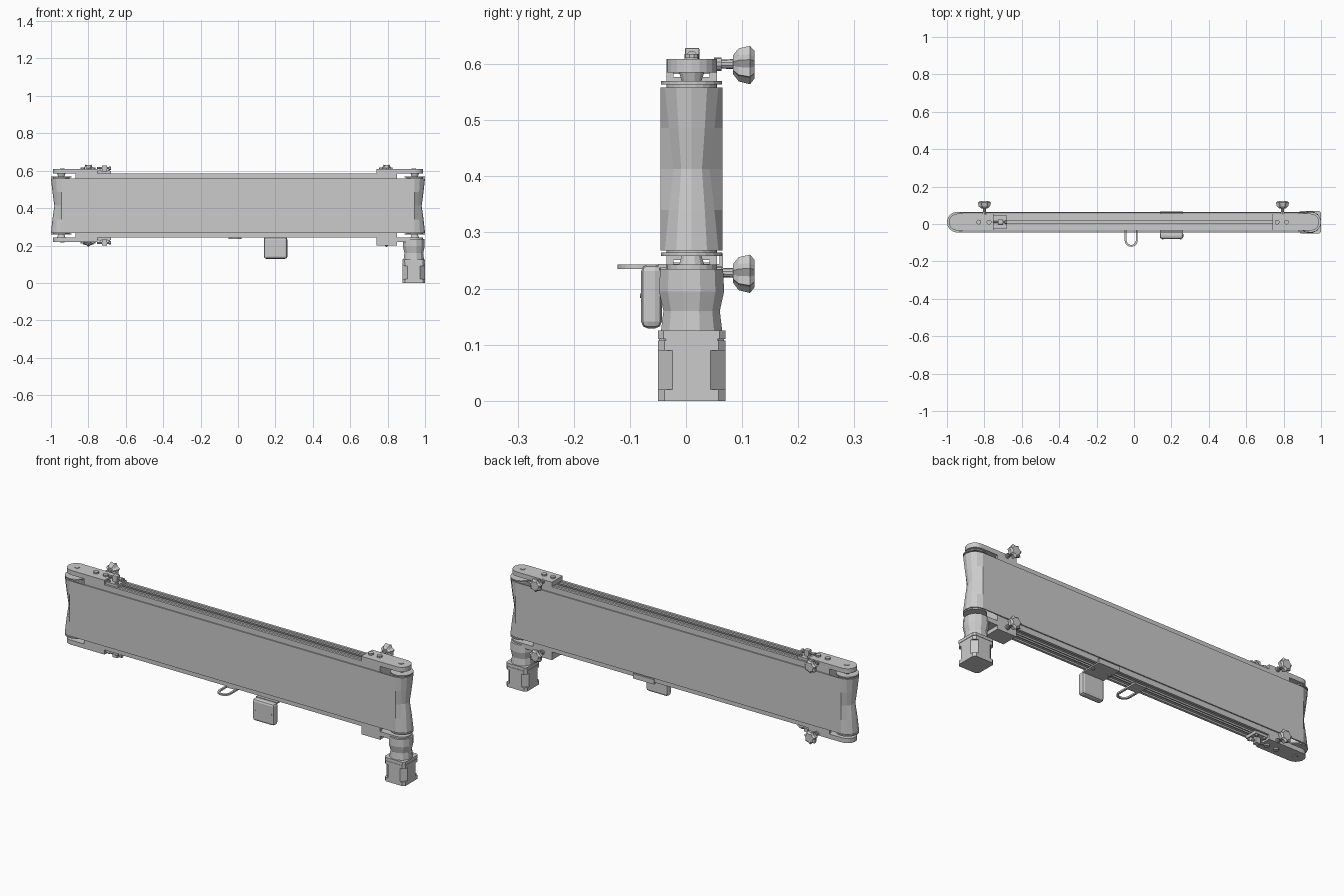
import bpy, bmesh, math
from mathutils import Vector

if "Cube" in bpy.data.objects:
    bpy.data.objects.remove(bpy.data.objects["Cube"])

YC = 0.01          # centre line of the conveyor in y
ZC = 0.414         # mid height used to mirror top parts to the bottom
AX = 0.945         # roller axis distance from centre


def finish(name, bm, bevel=0.0):
    bmesh.ops.recalc_face_normals(bm, faces=bm.faces)
    me = bpy.data.meshes.new(name)
    bm.to_mesh(me)
    bm.free()
    ob = bpy.data.objects.new(name, me)
    bpy.context.collection.objects.link(ob)
    if bevel:
        mod = ob.modifiers.new("bevel", 'BEVEL')
        mod.width, mod.segments, mod.limit_method = bevel, 2, 'ANGLE'
    return ob


def loft(name, rings, bevel=0.0, close=False):
    """Skin a list of point rings, capped at both ends or closed on itself."""
    bm = bmesh.new()
    vs = [[bm.verts.new(p) for p in r] for r in rings]
    n = len(vs[0])
    pairs = list(zip(vs, vs[1:])) + ([(vs[-1], vs[0])] if close else [])
    for a, b in pairs:
        for i in range(n):
            j = (i + 1) % n
            bm.faces.new((a[i], a[j], b[j], b[i]))
    if not close:
        bm.faces.new(vs[0])
        bm.faces.new(vs[-1])
    return finish(name, bm, bevel)


def place(axis, a, b, t):
    return {'x': (t, a, b), 'y': (a, t, b), 'z': (a, b, t)}[axis]


def prism(name, pts, lo, hi, axis='z', bevel=0.0):
    return loft(name, [[place(axis, a, b, t) for a, b in pts] for t in (lo, hi)], bevel)


def box(name, x0, x1, y0, y1, z0, z1, bevel=0.0):
    return prism(name, [(x0, y0), (x1, y0), (x1, y1), (x0, y1)], z0, z1, 'z', bevel)


def turned(name, a, b, steps, axis='z', n=12, lobe=0.0):
    """Stack of (position, radius) rings around an axis; lobe makes a star grip."""
    rings = []
    for t, r in steps:
        ring = []
        for i in range(n):
            k = 2 * math.pi * (i + 0.5) / n
            rr = r * (1 - lobe * (i % 2))
            ring.append(place(axis, a + rr * math.cos(k), b + rr * math.sin(k), t))
        rings.append(ring)
    return loft(name, rings)


def belt_loop(r, pinch, z, n=6):
    pts = []
    for s in (1, -1):
        for i in range(n + 1):
            k = -math.pi / 2 + math.pi * i / n
            rr = r - pinch * (0 < i < n)
            pts.append((s * (AX + rr * math.cos(k)), YC + s * rr * math.sin(k), z))
    return pts


# Belt: thin loop with pinched, faceted turns at the rollers
rows = ((0.268, 0), (0.34, 0.008), (0.413, 0.018), (0.486, 0.008), (0.558, 0))
outer = [belt_loop(0.055, p, z) for z, p in rows]
inner = [belt_loop(0.049, p, z) for z, p in reversed(rows)]
loft("belt", outer + inner, close=True)

# Bed: extruded aluminium section with slots along both edges
half = [(-0.045, 0.171), (-0.032, 0.171), (-0.032, 0.163), (-0.010, 0.163),
        (-0.010, 0.171), (-0.005, 0.171), (-0.005, 0.150)]
top = half + [(-y, z) for y, z in reversed(half)]
section = top + [(-y, -z) for y, z in top]
prism("bed_frame", [(YC + y, ZC + z) for y, z in section], -0.87, 0.85, 'x')

# Rollers with edge flanges and axle hubs
for s, side in ((-1, "tail"), (1, "drive")):
    turned(side + "_roller", s * AX, YC, [(0.27, 0.046), (0.413, 0.028), (0.556, 0.046)])
    for u, end in ((1, "top"), (-1, "bottom")):
        z = lambda d: ZC + u * d
        turned(f"{side}_flange_{end}", s * AX, YC,
               [(z(0.142), 0.045), (z(0.15), 0.045), (z(0.15), 0.055), (z(0.156), 0.055)], n=20)
        turned(f"{side}_hub_{end}", s * AX, YC, [(z(0.155), 0.018), (z(0.174), 0.024)])


def end_plate(name, s, x_in, z0, z1):
    pts = [(x_in, YC - s * 0.045)]
    for i in range(11):
        k = -math.pi / 2 + math.pi * i / 10
        pts.append((s * (AX + 0.045 * math.cos(k)), YC + s * 0.045 * math.sin(k)))
    pts.append((x_in, YC + s * 0.045))
    return prism(name, pts, z0, z1)


# End plates, bolts, knobs and tensioners; the bottom mirrors the top
for u, end in ((1, "top"), (-1, "bottom")):
    z = lambda d: ZC + u * d
    for s, side, x_in, bolts in ((-1, "tail", -0.75, (-0.83, -0.775)),
                                 (1, "drive", 0.74, (0.765, 0.815))):
        end_plate(f"{side}_plate_{end}", s, x_in, z(0.171), z(0.195))
        turned(f"{side}_axle_cap_{end}", s * 0.94, YC, [(z(0.19), 0.013), (z(0.198), 0.013)])
        for i, x in enumerate(bolts):
            turned(f"{side}_bolt_{end}_{i}", x, YC, [(z(0.19), 0.013), (z(0.204), 0.013)], n=10)
        # Clamping knob on the back edge
        kx, kz = s * 0.797 - 0.003, z(0.186)
        turned(f"{side}_knob_stem_{end}", kx, kz,
               [(0.05, 0.012), (0.063, 0.012), (0.063, 0.008), (0.088, 0.009)], 'y', 10)
        turned(f"{side}_knob_{end}", kx, kz,
               [(0.084, 0.018), (0.094, 0.031), (0.114, 0.036), (0.122, 0.026)], 'y', 14, 0.22)

    # Belt tensioner on the tail end
    box("tensioner_base_" + end, -0.75, -0.68, YC - 0.035, YC + 0.035,
        *sorted((z(0.168), z(0.184))))
    box("tensioner_block_" + end, -0.728, -0.700, YC - 0.012, YC + 0.014,
        *sorted((z(0.18), z(0.215))), bevel=0.003)
    turned("tensioner_screw_" + end, YC, z(0.200),
           [(-0.755, 0.006), (-0.69, 0.006), (-0.69, 0.010), (-0.678, 0.010)], 'x', 8)
    for i, dy in enumerate((-0.026, 0.026)):
        for j, x in enumerate((-0.738, -0.692)):
            turned(f"tensioner_bolt_{end}_{i}{j}", x, YC + dy,
                   [(z(0.18), 0.008), (z(0.192), 0.008)], n=6)

# Motor mount block under the drive end
box("motor_mount", 0.74, 0.85, YC - 0.045, YC + 0.045, 0.20, 0.243)

# Gear head: faceted and slightly waisted
turned("gear_head", 0.94, YC, [(0.12, 0.057), (0.16, 0.052), (0.195, 0.060), (0.235, 0.058)], n=12)


def chamfered(h, c):
    q = [(h, -h + c), (h, h - c), (h - c, h), (-h + c, h)]
    return [(0.94 + a, YC + b) for a, b in q + [(-a, -b) for a, b in q]]


# Motor: chamfered end caps around a deeper-cornered core
prism("motor_cap_bottom", chamfered(0.06, 0.012), 0.0, 0.02)
prism("motor_core", chamfered(0.06, 0.026), 0.02, 0.09)
prism("motor_cap_top", chamfered(0.06, 0.012), 0.09, 0.107)
prism("motor_seam", chamfered(0.058, 0.012), 0.107, 0.110)
prism("motor_face_plate", chamfered(0.06, 0.010), 0.110, 0.125)

# Control box on its bracket
box("control_bracket", 0.14, 0.262, -0.05, 0.065, 0.237, 0.244)
box("control_bracket_lip", 0.14, 0.262, 0.060, 0.066, 0.237, 0.262)
box("control_box", 0.138, 0.264, -0.08, -0.043, 0.129, 0.243, bevel=0.012)
for i, x in enumerate((0.153, 0.249)):
    turned(f"control_screw_{i}", x, 0.187, [(-0.082, 0.004), (-0.078, 0.004)], 'y', 8)
    turned(f"bracket_screw_{i}", x, YC, [(0.231, 0.008), (0.238, 0.008)], n=8)

# Cable loop: flat U-shaped ring below the front edge
def u_ring(r, y_back, z):
    pts = [(-0.015 + r, y_back, z)]
    for i in range(11):
        k = -math.pi * i / 10
        pts.append((-0.015 + r * math.cos(k), -0.087 + r * math.sin(k), z))
    return pts + [(-0.015 - r, y_back, z)]

loft("cable_loop", [u_ring(0.035, -0.02, 0.235), u_ring(0.035, -0.02, 0.243),
                    u_ring(0.025, -0.032, 0.243), u_ring(0.025, -0.032, 0.235)], close=True)
box("cable_loop_foot", -0.05, 0.02, -0.022, 0.03, 0.235, 0.244)
